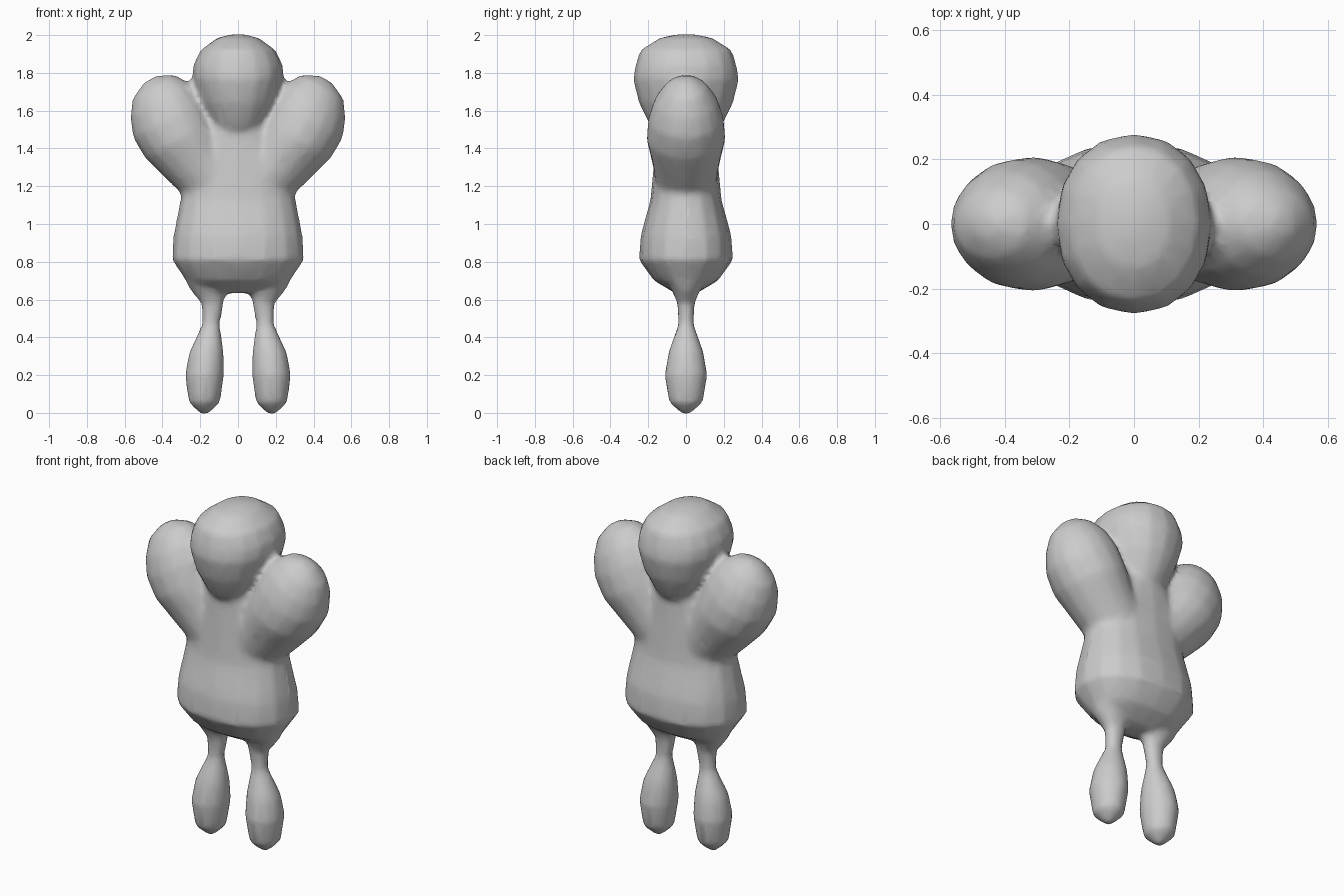
import bpy, bmesh, math
from mathutils import Vector

if "Cube" in bpy.data.objects:
    bpy.data.objects.remove(bpy.data.objects["Cube"])

grey = bpy.data.materials.new("soft_grey")
grey.diffuse_color = (0.6, 0.6, 0.6, 1)
grey.use_nodes = True
grey.node_tree.nodes["Principled BSDF"].inputs["Base Color"].default_value = grey.diffuse_color

SIDES = 16


def loft(bm, rings, tilt=0.0, mirror=1, power=2.0):
    """Skin rings of (x, z, half width, half depth); tilt leans the rings outward."""
    across = Vector((math.cos(tilt), 0, -math.sin(tilt)))
    loops = []
    for x, z, w, d in rings:
        loop = []
        for i in range(SIDES):
            a = 2 * math.pi * i / SIDES
            c, s = math.cos(a), math.sin(a)
            u = math.copysign(abs(c) ** (2 / power), c) * w
            v = math.copysign(abs(s) ** (2 / power), s) * d
            p = Vector((x, v, z)) + across * u
            loop.append(bm.verts.new((p.x * mirror, p.y, p.z)))
        loops.append(loop)
    faces = [bm.faces.new(loops[0]), bm.faces.new(loops[-1])]
    for a, b in zip(loops, loops[1:]):
        for i in range(SIDES):
            j = (i + 1) % SIDES
            faces.append(bm.faces.new((a[i], a[j], b[j], b[i])))
    bmesh.ops.recalc_face_normals(bm, faces=faces)


bm = bmesh.new()

# torso, narrowing to the neck
loft(bm, [(0, 0.635, 0.15, 0.06), (0, 0.70, 0.275, 0.17), (0, 0.81, 0.35, 0.25),
          (0, 0.94, 0.342, 0.24), (0, 1.13, 0.305, 0.188), (0, 1.30, 0.29, 0.172),
          (0, 1.45, 0.22, 0.16), (0, 1.62, 0.14, 0.15)], power=2.3)

# head
loft(bm, [(0, 1.44, 0.10, 0.13), (0, 1.53, 0.15, 0.195), (0, 1.64, 0.205, 0.25),
          (0, 1.77, 0.242, 0.281), (0, 1.84, 0.238, 0.268), (0, 1.92, 0.20, 0.243),
          (0, 1.985, 0.11, 0.14), (0, 2.005, 0.03, 0.04)], power=2.15)

for side in (1, -1):
    # raised arm
    loft(bm, [(0.10, 1.20, 0.17, 0.16), (0.21, 1.32, 0.185, 0.178),
              (0.31, 1.45, 0.208, 0.21), (0.37, 1.56, 0.213, 0.20),
              (0.41, 1.65, 0.185, 0.168), (0.447, 1.725, 0.13, 0.11),
              (0.466, 1.765, 0.04, 0.04)], math.radians(30), side)
    # leg with thin ankle-like hip and bulb foot
    loft(bm, [(0.17, 0.76, 0.13, 0.15), (0.16, 0.66, 0.10, 0.08),
              (0.135, 0.58, 0.06, 0.047), (0.143, 0.47, 0.047, 0.041),
              (0.167, 0.32, 0.092, 0.094), (0.177, 0.20, 0.104, 0.114),
              (0.178, 0.055, 0.083, 0.09), (0.178, -0.005, 0.022, 0.022)], 0, side)

me = bpy.data.meshes.new("figure_body")
bm.to_mesh(me)
bm.free()
body = bpy.data.objects.new("figure_body", me)
bpy.context.collection.objects.link(body)
me.materials.append(grey)

# fuse the parts into one soft skin
remesh = body.modifiers.new("fuse", 'REMESH')
remesh.mode = 'VOXEL'
remesh.voxel_size = 0.018
remesh.use_smooth_shade = True
smooth = body.modifiers.new("soften", 'SMOOTH')
smooth.factor = 0.5
smooth.iterations = 6
simplify = body.modifiers.new("simplify", 'DECIMATE')
simplify.ratio = 0.25
